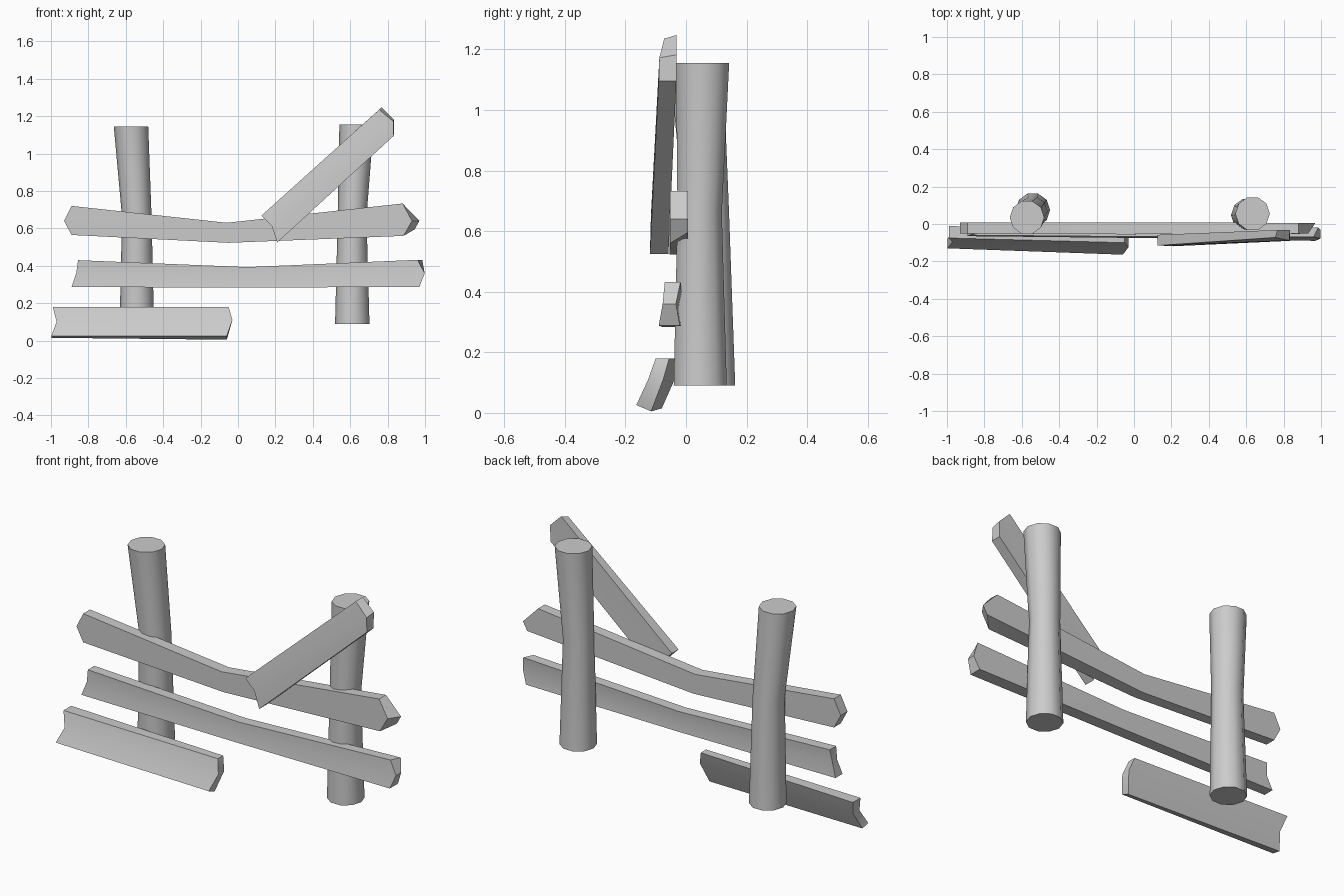
import bpy, bmesh, math


def finish(name, bm):
    bmesh.ops.recalc_face_normals(bm, faces=bm.faces)
    mesh = bpy.data.meshes.new(name)
    bm.to_mesh(mesh)
    bm.free()
    ob = bpy.data.objects.new(name, mesh)
    bpy.context.collection.objects.link(ob)
    bpy.ops.object.select_all(action='DESELECT')
    ob.select_set(True)
    bpy.context.view_layer.objects.active = ob
    bpy.ops.object.shade_smooth_by_angle(angle=math.radians(40))
    return ob


def skin(bm, rings):
    for a, b in zip(rings, rings[1:]):
        n = len(a)
        for i in range(n):
            j = (i + 1) % n
            bm.faces.new((a[i], a[j], b[j], b[i]))


def post(name, stations, sides=10):
    # stations: centre x, y, z and radius
    bm = bmesh.new()
    rings = []
    for x, y, z, r in stations:
        rings.append([bm.verts.new((x + r * math.cos(math.tau * i / sides),
                                    y + r * math.sin(math.tau * i / sides), z))
                      for i in range(sides)])
    skin(bm, rings)
    bm.faces.new(rings[0])
    bm.faces.new(rings[-1])
    return finish(name, bm)


def plank(name, stations):
    # each station: top, middle, bottom rows of (x, z, front y, back y, back x shift, back z shift)
    bm = bmesh.new()
    rings = []
    for rows in stations:
        rows = [tuple(r) + (0,) * (6 - len(r)) for r in rows]
        front = [bm.verts.new((x, yf, z)) for x, z, yf, yb, dx, dz in rows]
        back = [bm.verts.new((x + dx, yb, z + dz)) for x, z, yf, yb, dx, dz in rows]
        rings.append(front + back[::-1])
    skin(bm, rings)
    # ends are split at the middle so they can be pointed or notched
    for r in (rings[0], rings[-1]):
        bm.faces.new((r[0], r[1], r[4], r[5]))
        bm.faces.new((r[1], r[2], r[3], r[4]))
    return finish(name, bm)


# Posts
post("left_post", [(-0.541, 0.075, 0.09, 0.092), (-0.541, 0.067, 0.66, 0.079), (-0.572, 0.035, 1.145, 0.092)])
post("right_post", [(0.611, 0.047, 0.09, 0.092), (0.61, 0.045, 0.66, 0.077), (0.634, 0.055, 1.155, 0.092)])

# Sagging upper rail
plank("upper_rail", [
    [(-0.89, 0.72, -0.05, 0.008), (-0.93, 0.64, -0.05, 0.008), (-0.89, 0.565, -0.05, 0.008)],
    [(-0.06, 0.63, -0.055, 0.008), (-0.055, 0.575, -0.055, 0.008), (-0.05, 0.523, -0.055, 0.008)],
    [(0.88, 0.733, -0.052, 0.006), (0.93, 0.64, -0.052, 0.006, 0.04), (0.885, 0.56, -0.052, 0.006, 0.06, 0.035)],
])

# Lower rail with hollowed faces
plank("lower_rail", [
    [(-0.855, 0.43, -0.06, -0.005), (-0.865, 0.36, -0.055, -0.015), (-0.89, 0.287, -0.065, -0.005)],
    [(0.05, 0.393, -0.068, -0.01), (0.05, 0.338, -0.068, -0.01), (0.05, 0.283, -0.075, -0.01)],
    [(0.96, 0.432, -0.07, -0.018, 0.025), (0.998, 0.36, -0.077, -0.033), (0.97, 0.288, -0.09, -0.02)],
])

# Short fallen plank, leaning against the left post
plank("fallen_plank", [
    [(-0.99, 0.18, -0.075, -0.01), (-0.97, 0.1, -0.095, -0.042), (-0.998, 0.025, -0.13, -0.08, 0, -0.01)],
    [(-0.05, 0.18, -0.1, -0.055), (-0.03, 0.11, -0.125, -0.075), (-0.06, 0.026, -0.164, -0.115, 0, -0.021)],
])

# Broken diagonal plank
plank("diagonal_plank", [
    [(0.125, 0.668, -0.115, -0.058), (0.18, 0.613, -0.117, -0.058), (0.21, 0.525, -0.119, -0.058)],
    [(0.755, 1.235, -0.072, -0.032, 0.013, 0.012), (0.83, 1.172, -0.088, -0.032, 0.004, 0.01), (0.833, 1.095, -0.09, -0.032)],
])
